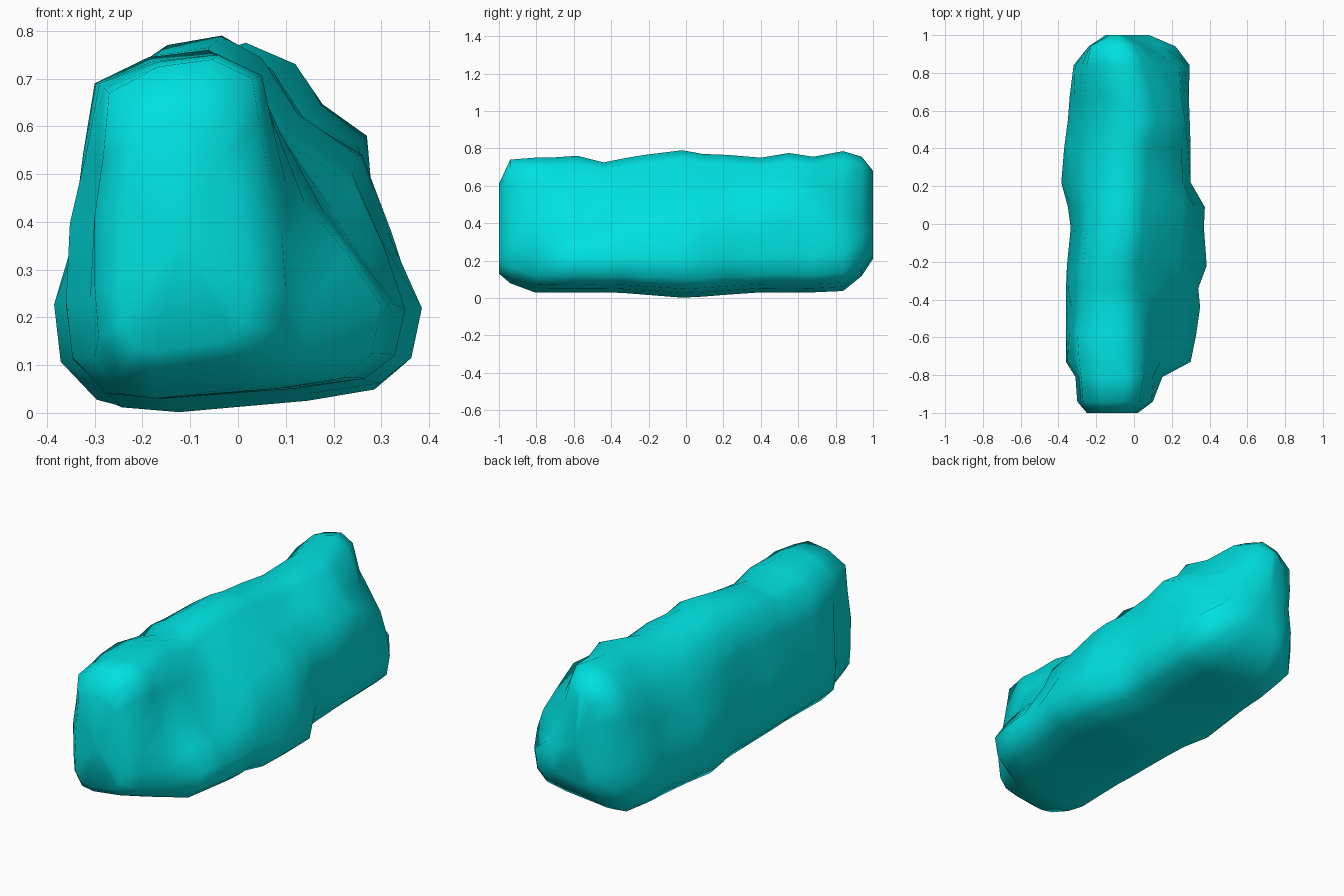
import bpy, bmesh, math

if "Cube" in bpy.data.objects:
    bpy.data.objects.remove(bpy.data.objects["Cube"])

# Stations along the rock: y, left x, upper-left x, upper-left z, upper-right x,
# shoulder x, shoulder z, right x, top z
STATIONS = [
    (-1.00, -.25, -.23, .56, -.06, .00, .46, .02, .61),
    (-.94, -.30, -.27, .67, .03, .07, .47, .10, .74),
    (-.81, -.31, -.28, .68, .05, .10, .48, .15, .75),
    (-.73, -.36, -.29, .69, .04, .14, .44, .30, .75),
    (-.58, -.36, -.30, .69, .03, .18, .42, .33, .76),
    (-.44, -.36, -.27, .68, .03, .20, .42, .35, .725),
    (-.34, -.36, -.27, .70, .02, .25, .47, .34, .745),
    (-.22, -.355, -.27, .69, .02, .24, .50, .385, .765),
    (-.02, -.335, -.25, .70, .05, .25, .54, .37, .79),
    (.09, -.35, -.25, .67, .05, .26, .54, .375, .77),
    (.22, -.385, -.24, .67, .07, .26, .53, .30, .765),
    (.40, -.37, -.24, .60, .07, .25, .56, .30, .75),
    (.55, -.35, -.25, .57, .12, .27, .58, .295, .775),
    (.68, -.34, -.26, .58, .09, .25, .54, .29, .755),
    (.84, -.32, -.25, .66, .05, .24, .46, .295, .785),
    (.94, -.24, -.23, .66, .01, .11, .42, .22, .755),
]
BACK_END = (1.00, -.15, -.13, .63, -.07, .02, .42, .08, .68)


def mix(a, b, t):
    return a + (b - a) * t


def bottom(y):
    lift = 4.5 if y > 0 else 2.5          # underside curls up at both ends
    return min(.03, .08 * abs(y)) + lift * max(0, abs(y) - .8) ** 2


def section(i, y, L, lt, zl, rt, sx, sz, R, zt):
    zb = bottom(y)
    h = zt - zb
    k = .012 * math.sin(i * 2.4)          # gentle unevenness between stations
    shelf = .34 if -.4 < y < .9 else .5   # ledge beside the crest
    pts = [
        (mix(L, R, .13), zb + .01),
        (mix(L, R, .30), zb),
        (mix(L, R, .68), zb + .03 * h),
        (mix(L, R, .88), zb + .06 * h),
        (mix(L, R, .97), zb + .13 * h),
        (R, zb + .27 * h),
        (mix(R, sx, .5) + k, mix(zb + .27 * h, sz, .5)),
        (sx, sz),
        (mix(sx, rt, .62), mix(sz, zt, shelf)),
        (rt, zt - .06 * h),
        (mix(lt, rt, .72), zt),
        (mix(lt, rt, .34), zt - .22 * (zt - zl)),
        (lt, zl),
        (mix(L, lt, .6), mix(zb + .28 * h, zl, .68)),
        (mix(L, lt, .25) - k, mix(zb + .28 * h, zl, .36)),
        (L, zb + .28 * h),
        (mix(L, R, .02), zb + .12 * h),
    ]
    return [(x, y, z) for x, z in pts]


# Rock body: loft the sections
bm = bmesh.new()
rings = [[bm.verts.new(p) for p in section(i, *s)]
         for i, s in enumerate(STATIONS + [BACK_END])]
n = len(rings[0])
for a, b in zip(rings, rings[1:]):
    for j in range(n):
        bm.faces.new((a[j], a[(j + 1) % n], b[(j + 1) % n], b[j]))

# End caps: fan each end ring to its centre
for ring in (rings[0], rings[-1]):
    centre = bm.verts.new([sum(v.co[c] for v in ring) / n for c in range(3)])
    for j in range(n):
        bm.faces.new((ring[j], ring[(j + 1) % n], centre))
bmesh.ops.recalc_face_normals(bm, faces=bm.faces)
mesh = bpy.data.meshes.new("rock")
bm.to_mesh(mesh)
bm.free()
mesh.shade_smooth()

rock = bpy.data.objects.new("rock", mesh)
bpy.context.collection.objects.link(rock)

# Turquoise surface
mat = bpy.data.materials.new("turquoise")
mat.diffuse_color = (0.0, 0.75, 0.75, 1)
mat.use_nodes = True
mat.node_tree.nodes["Principled BSDF"].inputs["Base Color"].default_value = mat.diffuse_color
mesh.materials.append(mat)
